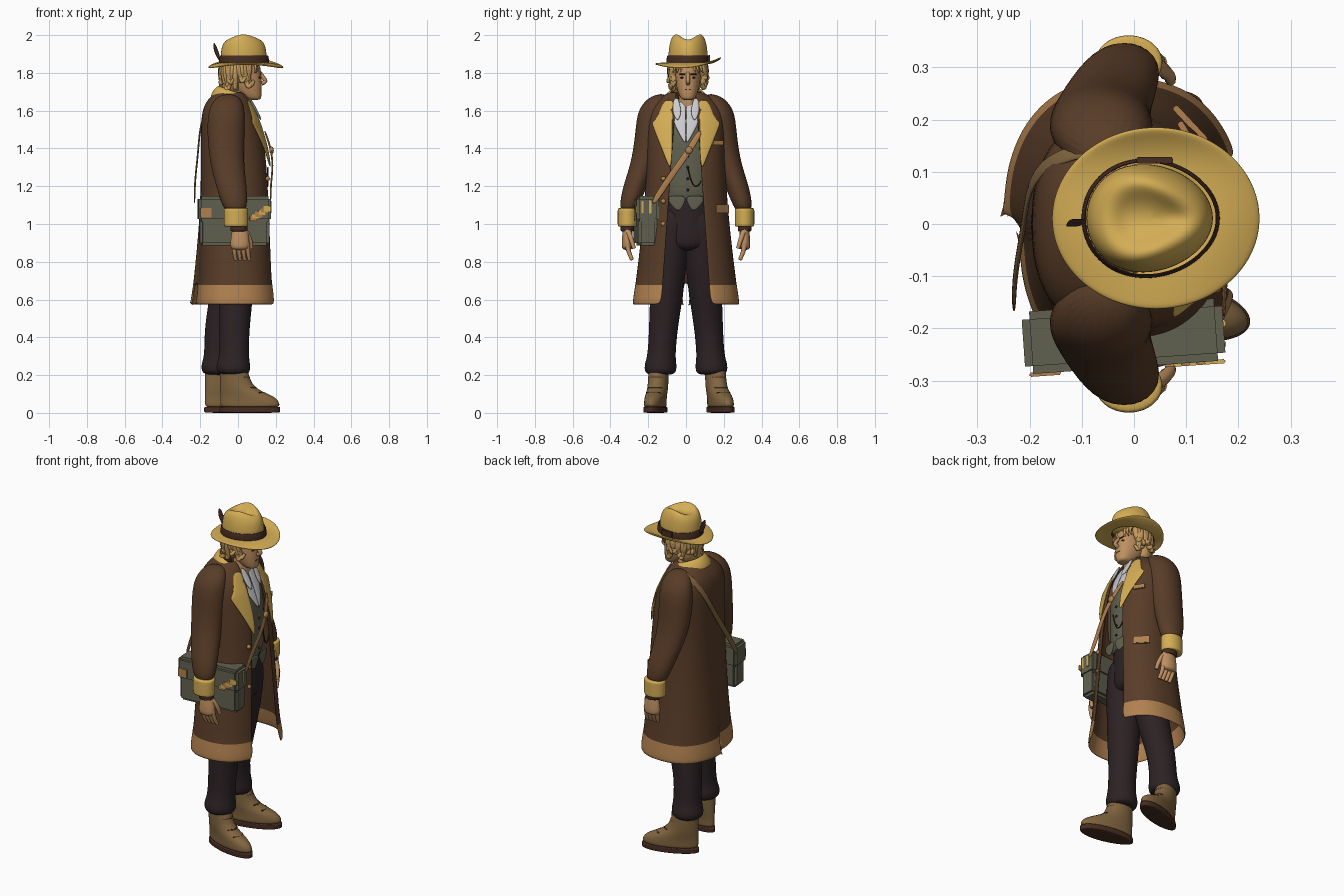
import bpy, bmesh, math, random
from mathutils import Vector

if "Cube" in bpy.data.objects:
    bpy.data.objects.remove(bpy.data.objects["Cube"])
random.seed(4)

def material(name, *rgb):
    mat = bpy.data.materials.new(name)
    mat.use_nodes = True
    mat.diffuse_color = (*rgb, 1)
    mat.node_tree.nodes["Principled BSDF"].inputs["Base Color"].default_value = (*rgb, 1)
    return mat

BROWN = material("coat brown", .1, .046, .021)
GOLD = material("gold felt", .66, .42, .09)
TAN = material("tan leather", .44, .22, .08)
OLIVE = material("olive cloth", .12, .12, .08)
PLUM = material("dark trousers", .026, .016, .018)
BOOT = material("boot leather", .22, .13, .05)
SKIN = material("skin", .52, .28, .12)
HAIR = material("blond hair", .56, .33, .11)
WHITE = material("white shirt", .6, .6, .62)
DARK = material("dark leather", .06, .025, .015)

def finish(name, bm, materials, thickness=0, level=2):
    """Make a smooth shaded object with optional thickness and subdivision."""
    bmesh.ops.recalc_face_normals(bm, faces=bm.faces)
    for face in bm.faces:
        face.smooth = True
    mesh = bpy.data.meshes.new(name)
    bm.to_mesh(mesh)
    bm.free()
    for mat in materials:
        mesh.materials.append(mat)
    ob = bpy.data.objects.new(name, mesh)
    bpy.context.collection.objects.link(ob)
    if thickness:
        shell = ob.modifiers.new("thickness", "SOLIDIFY")
        shell.thickness, shell.offset = thickness, 0
    if level:
        subdivision = ob.modifiers.new("smoothing", "SUBSURF")
        subdivision.levels = subdivision.render_levels = level
    return ob

def bridge(rows, closed, capped=False):
    bm = bmesh.new()
    verts = [[bm.verts.new(point) for point in row] for row in rows]
    for low, high in zip(verts, verts[1:]):
        for i in range(len(low) - (not closed)):
            j = (i + 1) % len(low)
            bm.faces.new((low[i], low[j], high[j], high[i]))
    if capped:
        bm.faces.new(verts[0])
        bm.faces.new(verts[-1])
    return bm

def ring(x, y, z, depth, width, egg=0, power=2, opening=0, count=24):
    """Horizontal rounded section; opening is the half width of a gap at the front."""
    start = math.asin((opening / width) ** (power / 2))
    steps = count - 1 if opening else count
    points = []
    for i in range(count):
        angle = start + (math.tau - 2 * start) * i / steps
        c, s = (math.copysign(abs(v) ** (2 / power), v) for v in (math.cos(angle), math.sin(angle)))
        points.append((x + depth * c, y + width * s * (1 - egg * c), z))
    return points

def loft(name, rings, mat, egg=0, power=2):
    return finish(name, bridge([ring(*r, egg=egg, power=power) for r in rings], True, True), [mat])

def limb(name, stations, mat, side, flat=.8):
    return loft(name, [(x, y * side, z, r, r * flat) for x, y, z, r in stations], mat)

def sheet(name, rows, mat, thickness=.01):
    return finish(name, bridge(rows, False), [mat], thickness)

def ribbon(name, path, across, mat):
    offset = Vector(across)
    return sheet(name, [(Vector(p) - offset, Vector(p) + offset) for p in path], mat)

def tube(name, path, radius, mat, taper=1):
    curve = bpy.data.curves.new(name, "CURVE")
    curve.dimensions, curve.bevel_depth, curve.bevel_resolution = "3D", radius, 2
    curve.use_fill_caps, curve.resolution_u = True, 5
    spline = curve.splines.new("NURBS")
    spline.points.add(len(path) - 1)
    for i, (point, p) in enumerate(zip(spline.points, path)):
        point.co, point.radius = (*p, 1), 1 + (taper - 1) * i / (len(path) - 1)
    spline.order_u, spline.use_endpoint_u = 3, True
    curve.materials.append(mat)
    ob = bpy.data.objects.new(name, curve)
    bpy.context.collection.objects.link(ob)
    return ob

def box(name, location, size, mat, turn=0, bevel=.002):
    bm = bmesh.new()
    bmesh.ops.create_cube(bm, size=1)
    bmesh.ops.scale(bm, vec=size, verts=bm.verts)
    bmesh.ops.bevel(bm, geom=bm.edges[:], offset=bevel, segments=2, affect="EDGES")
    ob = finish(name, bm, [mat], level=0)
    ob.data.shade_flat()
    ob.location, ob.rotation_euler.z = location, turn

def ball(name, location, size, mat):
    bm = bmesh.new()
    bmesh.ops.create_uvsphere(bm, u_segments=14, v_segments=8, radius=1)
    bmesh.ops.scale(bm, vec=size, verts=bm.verts)
    finish(name, bm, [mat], level=0).location = location

def on_chest(y, z, lift=0):
    """Point on the rounded front of the coat."""
    return (.18 - .7 * max(z - 1.25, 0) ** 2 - 1.6 * y * y + lift, y, z)

def drape(name, rows, mat, side, lift=0):
    sheet(name, [[on_chest(side * y, z, lift) for y in (inner, (inner + outer) / 2, outer)] for z, inner, outer in rows], mat)

# Open long coat: tan hem and lining, with a vent at the back whose right half tucks in
HEM_SEAM = .69
coat_rings = [(-.02, .57, .23, .28), (-.02, HEM_SEAM, .212, .26), (-.02, .73, .208, .255), (-.01, 1.1, .18, .21),
              (-.02, 1.4, .17, .2), (-.04, 1.57, .15, .205), (-.05, 1.64, .12, .17), (-.04, 1.7, .07, .08)]
bm = bridge([ring(x, 0, z, depth, width, power=2.4, opening=.05 + .07 * (1.7 - z), count=36)
             for x, z, depth, width in coat_rings], False)
for face in bm.faces:
    face.material_index = int(face.calc_center_median().z < HEM_SEAM)
bmesh.ops.delete(bm, geom=[f for f in bm.faces if f.material_index and f.calc_center_median().x < -.2
                           and abs(f.calc_center_median().y) < .005], context="FACES_ONLY")
for v in bm.verts:
    if v.co.z < .8 and v.co.x < 0:
        if abs(v.co.y) < .05:
            v.co.y *= .4
        if v.co.y < 0:
            v.co.x *= .88
finish("coat", bm, [BROWN, TAN], .014)

# Turned collar round the neck
collar = []
for i in range(13):
    angle = math.radians(60 + 20 * i)
    c, s = math.cos(angle), math.sin(angle)
    collar.append([(-.02 + r * c, r * s, z - .03 * c) for r, z in ((.08, 1.7), (.105, 1.68), (.125, 1.64))])
sheet("collar", collar, GOLD, .014)

# Waistcoat, neck and hips
loft("waistcoat", [(.01, .01, z, depth, depth + .03) for z, depth in
                   ((1.08, .11), (1.2, .12), (1.4, .12), (1.5, .11), (1.6, .07))], OLIVE)
loft("neck", [(.02, .01, z, .05, .05) for z in (1.5, 1.6, 1.75)], SKIN)
for i in range(5):
    ball("waistcoat_button", (.136, .01, 1.12 + .06 * i), (.006, .007, .007), DARK)
tube("watch_chain", [on_chest(y, z, -.02) for y, z in ((.01, 1.3), (.03, 1.2), (.07, 1.2), (.08, 1.23))], .004, DARK)
loft("trouser_hips", [(.01, .01, z, .1, .13) for z in (.85, .95, 1.1, 1.14)], PLUM)

for side, label, step, toe_turn in ((1, "_left", -.1, .32), (-1, "_right", -.02, -.19)):
    # Lapels, shirt and waistcoat points
    drape("lapel" + label, [(1.3, .08, .09), (1.4, .07, .13), (1.52, .07, .18), (1.54, .07, .185), (1.56, .07, .15),
                            (1.66, .06, .12)], GOLD, side, .004)
    drape("shirt_front" + label, [(1.43, 0, .01), (1.5, 0, .05), (1.57, 0, .08), (1.65, 0, .06)], WHITE, side, -.015)
    drape("shirt_collar" + label, [(1.55, .04, .05), (1.59, .02, .075), (1.67, .04, .065)], WHITE, side, .008)
    drape("waistcoat_point" + label, [(1.15, 0, .1), (1.12, 0, .1), (1.07, .03, .05)], OLIVE, side, -.04)
    # Trouser leg with a rolled cuff
    limb("trouser_leg" + label, [(.01, .06, 1.1, .095), (0, .08, .95, .105), (step / 2, .1, .65, .095), (step, .12, .45, .08),
                                 (step, .13, .3, .077), (step - .005, .135, .26, .09), (step - .005, .135, .215, .09),
                                 (step, .135, .2, .06)], PLUM, side, .95)
    # Laced boot, built from the heel and turned outward
    parts = [loft("boot" + label, [(length / 2, 0, z, length / 2, .053) for z, length in
                                   ((.02, .32), (.05, .325), (.085, .3), (.115, .22), (.15, .17), (.22, .15), (.24, .14))],
                  BOOT, egg=-.1),
             loft("sole" + label, [(.16, 0, z, .165, .057) for z in (0, .004, .03, .034)], DARK, egg=-.1)]
    for i in range(4):
        x, z = .165 + .009 * (3 - i) ** 2, .105 + .028 * i
        parts.append(tube("boot_lace" + label, [(x - .03, -.035, z), (x + .01, 0, z), (x - .03, .035, z)], .005, DARK))
    for part in parts:
        part.location, part.rotation_euler.z = (step - .075, side * .13, 0), toe_turn
    # Sleeve, cuff and hand
    limb("sleeve" + label, [(-.05, .13, 1.69, .05), (-.06, .18, 1.62, .1), (-.065, .19, 1.48, .1),
                            (-.06, .22, 1.32, .09), (-.03, .28, 1.18, .08), (-.01, .31, 1.05, .06)], BROWN, side, .78)
    limb("cuff" + label, [(-.01, .31, z, .065) for z in (.985, .99, 1.08, 1.085)], GOLD, side)
    limb("wrist_band" + label, [(.005, .31, z, .045) for z in (.96, .965, .99, 1)], DARK, side)
    limb("palm" + label, [(.01, .31, z, r) for z, r in ((1, .035), (.95, .045), (.9, .052), (.86, .05))], SKIN, side, .6)
    for i in range(4):
        x = .024 * i - .022
        tube("finger" + label, [(x, .31 * side, .9), (x, .31 * side, .86), (x + .01, .285 * side, .81)], .014, SKIN, .7)
    tube("thumb" + label, [(.04, .305 * side, .96), (.07, .29 * side, .92), (.07, .275 * side, .87)], .015, SKIN, .7)
    # Eye, brow and ear
    ball("eye" + label, (.114, .01 + .03 * side, 1.775), (.006, .011, .005), DARK)
    tube("brow" + label, [(.121, .01 + y * side, 1.793) for y in (.014, .03, .045)], .0035, DARK)
    ball("ear" + label, (.01, .01 + .07 * side, 1.775), (.02, .01, .03), SKIN)

# Coat buttons and pocket flaps
for z in (1, 1.12, 1.24):
    ball("coat_button", on_chest(-.12, z), (.012, .013, .013), TAN)
box("hip_pocket_flap", (.108, .192, 1.08), (.012, .09, .045), TAN, turn=.75)
box("chest_pocket", (.104, .168, 1.43), (.012, .065, .025), TAN, turn=.55)

# Shoulder bag with worn corners and buckle straps
BAG_TURN = .07
box("bag_body", (-.02, -.215, 1), (.37, .1, .23), OLIVE, BAG_TURN, .015)
box("bag_flap", (-.02, -.215, 1.08), (.385, .12, .135), OLIVE, BAG_TURN, .015)
for i in range(6):
    x = .08 + .015 * i
    box("bag_worn_patch", (x, -.275 + BAG_TURN * x, 1.03 + .01 * i), (.04, .008, random.uniform(.02, .05)), (TAN, GOLD)[i % 2], BAG_TURN)
box("bag_worn_patch", (-.17, -.287, 1.06), (.06, .008, .05), TAN, BAG_TURN)
for y in (-.23, -.19):
    box("bag_buckle_strap", (.172, y, 1.09), (.008, .014, .07), GOLD, BAG_TURN)
ribbon("strap_front", [(.172, -.18, 1.1)] + [on_chest(y, z, .012) for y, z in
       ((-.11, 1.21), (-.04, 1.31), (.03, 1.41), (.08, 1.5))], (0, -.015, .01), TAN)
ball("strap_buckle", on_chest(.015, 1.39, .012), (.012, .02, .02), TAN)
ribbon("strap_back", [(-.04, .15, 1.68), (-.12, .14, 1.67), (-.2, .1, 1.56), (-.21, 0, 1.38), (-.23, -.1, 1.22),
                      (-.23, -.17, 1.1)], (0, .015, -.01), BOOT)

# Head and face
loft("head", [(x, .01, z, depth, width) for x, z, depth, width in
              ((.085, 1.655, .035, .03), (.07, 1.675, .055, .045), (.04, 1.73, .087, .063),
               (.02, 1.78, .103, .07), (.02, 1.88, .1, .07))], SKIN, power=2.2)
tube("nose", [(.115, .01, 1.8), (.135, .01, 1.775), (.15, .01, 1.752), (.125, .01, 1.744)], .011, SKIN)
box("mouth", (.123, .01, 1.712), (.006, .035, .004), DARK, bevel=.001)

# Hair cap with loose wavy curls, parted over the forehead
loft("hair_cap", [(-.03, .01, z, r, r + .015) for z, r in ((1.69, .035), (1.73, .06), (1.8, .068), (1.87, .068))], HAIR)
for i in range(28):
    angle = math.radians(55 + 250 * i / 27)
    tip, sway = random.uniform(1.7, 1.77), random.uniform(-.25, .25)
    path = [(.08, 1.87, 0), (.1, 1.81, 0), (.085, tip + .02, sway), (random.uniform(.095, .115), tip, sway), (.1, tip + .03, 2 * sway)]
    tube("hair_curl", [(.005 + r * math.cos(angle + a), .01 + r * math.sin(angle + a), z) for r, z, a in path], .02, HAIR, taper=.4)
for i in (-4, -3, -2, 2, 3, 4):
    x, y = .125 - .006 * abs(i), .01 + .016 * i
    tube("hair_fringe", [(x - .02, y, 1.86), (x, y, 1.83), (x - .01, y + .004 * i, 1.8)], .011, HAIR, taper=.3)

# Hat with a curled brim, creased crown, band and feather
brim = []
for i in range(6):
    t = i / 5
    row = ring(.034 + .008 * t, .011, 0, .11 + .09 * t, .095 + .08 * t, count=40)
    angles = [math.tau * j / 40 for j in range(40)]
    brim.append([(x, y, 1.85 + t * t * (.014 - .036 * math.cos(a) ** 2 + .017 * math.sin(a))) for (x, y, _), a in zip(row, angles)])
finish("hat_brim", bridge(brim, True), [GOLD], .01)
crown = []
for z, r, dip in ((1.84, .127, 0), (1.91, .122, 0), (1.96, .114, .01), (2, .094, .025), (2.008, .07, .03), (1.985, .045, .02), (1.97, .015, 0)):
    crown.append([(x, y, z - dip * ((x - .03) / r) ** 2) for x, y, _ in ring(.03, .011, z, r, r * .85, egg=.1 + 7 * dip)])
finish("hat_crown", bridge(crown, True, True), [GOLD])
finish("hat_band", bridge([ring(.032, .011, z, r, r * .86, egg=.08) for z, r in ((1.85, .133), (1.895, .127))], True), [DARK], .006)
box("band_bow", (.04, .122, 1.876), (.07, .012, .036), DARK)
sheet("hat_feather", [((x - w, -.005, z), (x + w, .01, z)) for x, z, w in
                      ((-.095, 1.86, .003), (-.11, 1.9, .013), (-.12, 1.93, .012), (-.127, 1.96, .002))], DARK, .006)
